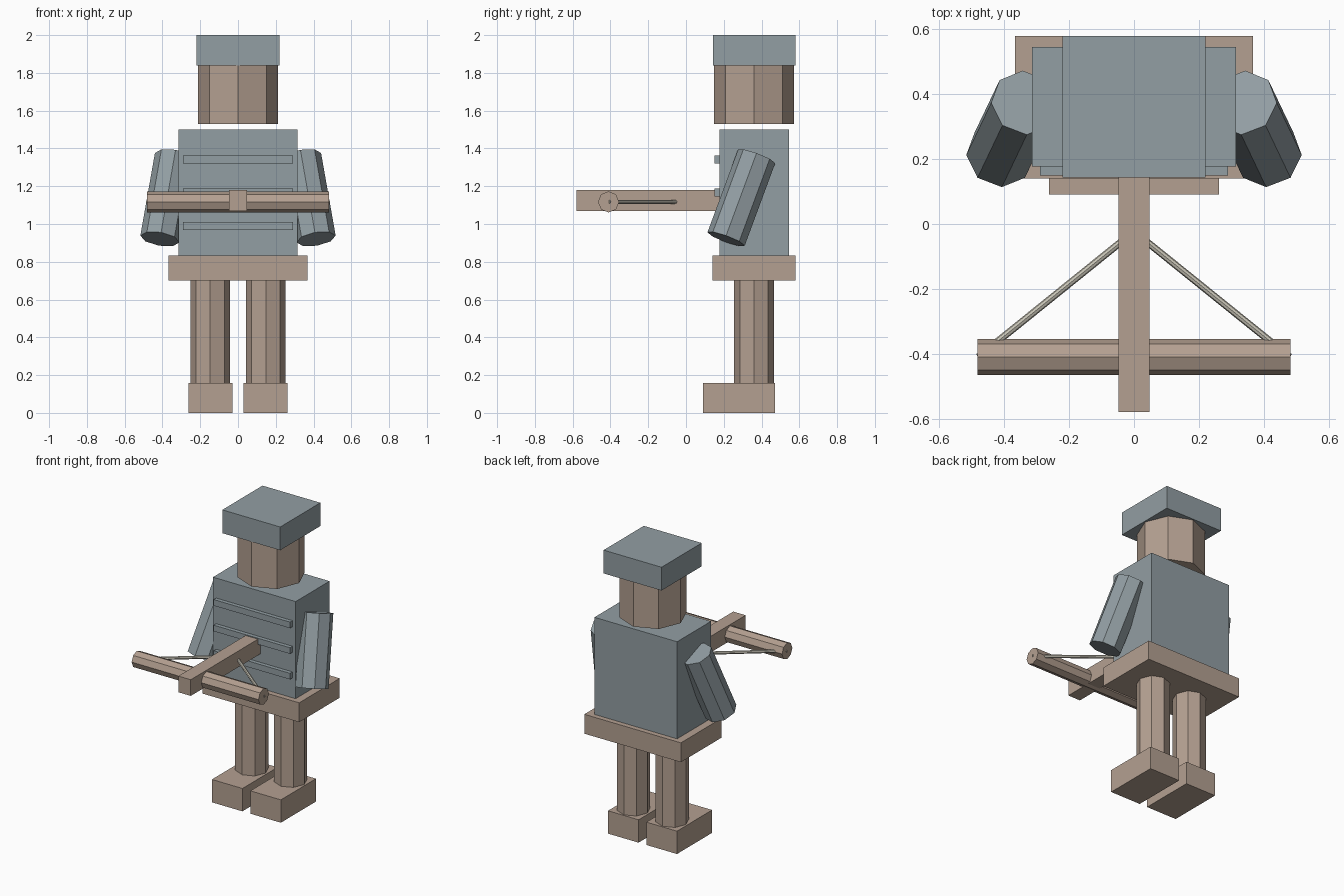
import bpy, math
from mathutils import Vector

if "Cube" in bpy.data.objects:
    bpy.data.objects.remove(bpy.data.objects["Cube"])


def material(name, rgb):
    m = bpy.data.materials.new(name)
    m.diffuse_color = (*rgb, 1.0)
    m.use_nodes = True
    m.node_tree.nodes["Principled BSDF"].inputs["Base Color"].default_value = m.diffuse_color
    return m


WOOD = material("tan brown", (0.456, 0.352, 0.283))
IRON = material("blue grey", (0.288, 0.342, 0.366))
CORD = material("pale cord", (0.578, 0.552, 0.468))


def finish(name, mat):
    ob = bpy.context.object
    ob.name = name
    ob.data.materials.append(mat)
    return ob


def box(name, lo, hi, mat):
    """Box between two opposite corners."""
    lo, hi = Vector(lo), Vector(hi)
    bpy.ops.mesh.primitive_cube_add(size=1, location=(lo + hi) / 2)
    ob = finish(name, mat)
    ob.scale = hi - lo
    return ob


def prism(name, center, radius, depth, mat, rot=(0, 0, 0)):
    """Eight-sided flat-shaded cylinder."""
    bpy.ops.mesh.primitive_cylinder_add(vertices=8, radius=radius, depth=depth,
                                        location=center, rotation=rot)
    return finish(name, mat)


def rod(name, a, b, radius, mat):
    """Eight-sided cylinder between two points."""
    a, b = Vector(a), Vector(b)
    rot = (b - a).to_track_quat('Z', 'Y').to_euler()
    return prism(name, (a + b) / 2, radius, (b - a).length, mat, rot)


# Head and helmet
prism("head", (0, 0.36, 1.685), 0.212, 0.31, WOOD)
box("helmet", (-0.22, 0.144, 1.84), (0.22, 0.58, 2.0), IRON)

# Torso, chest bars and belt
box("torso", (-0.314, 0.177, 0.833), (0.314, 0.545, 1.5), IRON)
for i in range(3):
    z = 0.99 + 0.176 * i
    box(f"chest_bar_{i + 1}", (-0.29, 0.15, z - 0.021), (0.29, 0.19, z + 0.021), IRON)
box("belt", (-0.367, 0.14, 0.70), (0.367, 0.58, 0.833), WOOD)

# Paired arms, legs, feet and bow strings
for side, s in (("left", -1), ("right", 1)):
    prism(f"{side}_arm", (0.375 * s, 0.293, 1.139), 0.105, 0.472, IRON,
          (math.radians(-20), math.radians(-10) * s, 0))
    prism(f"{side}_leg", (0.147 * s, 0.36, 0.43), 0.105, 0.55, WOOD)
    x = 0.146 * s
    box(f"{side}_foot", (x - 0.116, 0.091, 0), (x + 0.116, 0.472, 0.157), WOOD)
    rod(f"{side}_string", (0, -0.023, 1.117), (0.48 * s, -0.41, 1.117), 0.011, CORD)

# Crossbow stock and cross limb
box("crossbow_stock", (-0.047, -0.58, 1.07), (0.047, 0.20, 1.181), WOOD)
prism("crossbow_limb", (0, -0.41, 1.117), 0.056, 0.964, WOOD, (0, math.pi / 2, 0))
